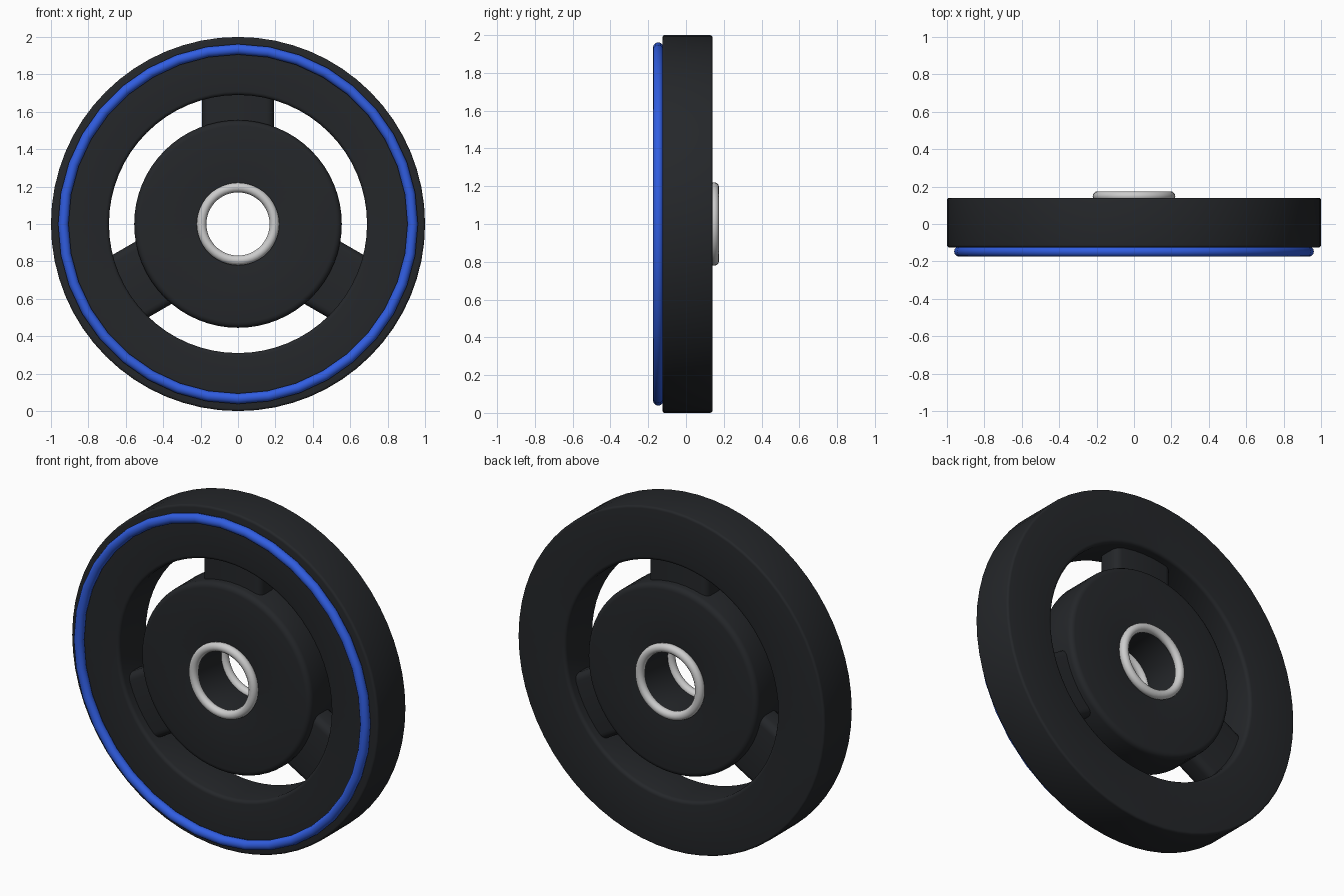
import bpy, bmesh, math
from mathutils import Matrix

if "Cube" in bpy.data.objects:
    bpy.data.objects.remove(bpy.data.objects["Cube"])

CENTRE_Z = 1.0


def material(name, rgb):
    m = bpy.data.materials.new(name)
    m.diffuse_color = (*rgb, 1)
    m.use_nodes = True
    m.node_tree.nodes["Principled BSDF"].inputs["Base Color"].default_value = m.diffuse_color
    return m


RUBBER = material("black_rubber", (0.018, 0.02, 0.023))
BLUE = material("blue_stripe", (0.03, 0.11, 0.75))
STEEL = material("steel", (0.52, 0.52, 0.54))


def finish(bm, name, mat):
    bmesh.ops.recalc_face_normals(bm, faces=bm.faces)
    me = bpy.data.meshes.new(name)
    bm.to_mesh(me)
    bm.free()
    ob = bpy.data.objects.new(name, me)
    bpy.context.collection.objects.link(ob)
    me.materials.append(mat)
    bpy.ops.object.select_all(action='DESELECT')
    ob.select_set(True)
    bpy.context.view_layer.objects.active = ob
    bpy.ops.object.shade_smooth_by_angle(angle=math.radians(40))
    return ob


def lathe(name, profile, mat, segments):
    """Spin a closed (radius, y) profile around the wheel axis."""
    bm = bmesh.new()
    rings = []
    for i in range(segments):
        a = 2 * math.pi * i / segments
        rings.append([bm.verts.new((r * math.cos(a), y, CENTRE_Z + r * math.sin(a)))
                      for r, y in profile])
    n = len(profile)
    for i in range(segments):
        p, q = rings[i], rings[(i + 1) % segments]
        for j in range(n):
            k = (j + 1) % n
            bm.faces.new((p[j], p[k], q[k], q[j]))
    return finish(bm, name, mat)


def rounded_section(r0, r1, y0, y1, b_in, b_out, steps=4):
    """Rectangular section with rounded inner and outer corners."""
    corners = [(r1, y1, b_out, 1, 1, 0), (r0, y1, b_in, -1, 1, 90),
               (r0, y0, b_in, -1, -1, 180), (r1, y0, b_out, 1, -1, 270)]
    pts = []
    for r, y, b, sr, sy, start in corners:
        for i in range(steps + 1):
            a = math.radians(start + 90 * i / steps)
            pts.append((r - sr * b + b * math.cos(a), y - sy * b + b * math.sin(a)))
    return pts


def ring(name, major, minor, y, mat, segments):
    circle = [(major + minor * math.cos(2 * math.pi * i / 12),
               y + minor * math.sin(2 * math.pi * i / 12)) for i in range(12)]
    return lathe(name, circle, mat, segments)


# Outer rim and central hub
lathe("rim", rounded_section(0.69, 1.0, -0.125, 0.14, 0.02, 0.013), RUBBER, 64)
lathe("hub", rounded_section(0.195, 0.555, -0.12, 0.135, 0.008, 0.03), RUBBER, 64)

# Three recessed spokes joining hub and rim
for i, label in enumerate(("top", "left", "right")):
    bm = bmesh.new()
    bmesh.ops.create_cube(bm, size=1, matrix=Matrix.Translation((0, 0.0075, 0.62))
                          @ Matrix.Diagonal((0.385, 0.15, 0.24, 1)))
    long_edges = [e for e in bm.edges
                  if abs(e.verts[0].co.z - e.verts[1].co.z) > 0.1]
    bmesh.ops.bevel(bm, geom=long_edges, offset=0.04, segments=4,
                    profile=0.5, affect='EDGES')
    bm.transform(Matrix.Translation((0, 0, CENTRE_Z))
                 @ Matrix.Rotation(math.radians(120 * i), 4, 'Y'))
    finish(bm, "spoke_" + label, RUBBER)

# Coloured stripe on the front and steel collars on both ends of the bore
ring("blue_stripe", 0.934, 0.028, -0.147, BLUE, 36)
ring("front_collar", 0.195, 0.026, -0.134, STEEL, 48)
ring("back_collar", 0.195, 0.026, 0.149, STEEL, 48)
